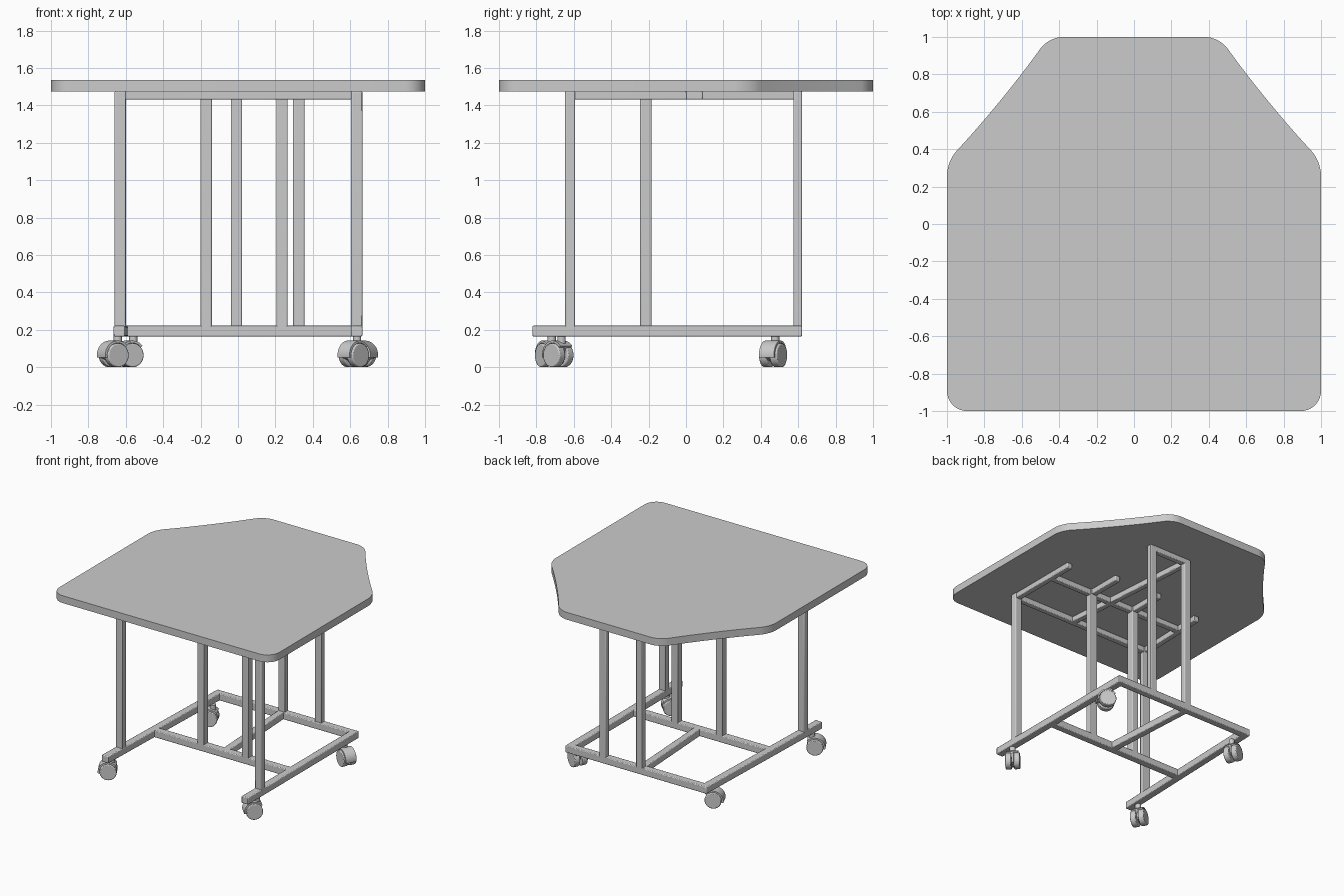
import bpy, bmesh, math
from mathutils import Vector, Matrix

if "Cube" in bpy.data.objects:
    bpy.data.objects.remove(bpy.data.objects["Cube"])


def add_object(name, bm, bevel=0.0):
    bmesh.ops.recalc_face_normals(bm, faces=bm.faces)
    mesh = bpy.data.meshes.new(name)
    bm.to_mesh(mesh)
    bm.free()
    ob = bpy.data.objects.new(name, mesh)
    bpy.context.collection.objects.link(ob)
    bpy.context.view_layer.objects.active = ob
    ob.select_set(True)
    bpy.ops.object.shade_smooth_by_angle(angle=math.radians(35))
    ob.select_set(False)
    if bevel:
        mod = ob.modifiers.new("edge_round", "BEVEL")
        mod.width = bevel
        mod.segments = 2
    return ob


def prism(bm, pts, depth, matrix=Matrix()):
    """Extrude a closed 2D outline along local z."""
    face = bm.faces.new([bm.verts.new(matrix @ Vector((x, y, 0))) for x, y in pts])
    ext = bmesh.ops.extrude_face_region(bm, geom=[face])
    moved = [v for v in ext["geom"] if isinstance(v, bmesh.types.BMVert)]
    bmesh.ops.translate(bm, verts=moved, vec=matrix.to_3x3() @ Vector((0, 0, depth)))


def bar(name, p, q, z, width, height):
    """Horizontal tube between two plan points."""
    p, q = Vector(p), Vector(q)
    d = q - p
    mat = (Matrix.Translation((*((p + q) / 2), z))
           @ Matrix.Rotation(math.atan2(d.y, d.x), 4, "Z")
           @ Matrix.Diagonal((d.length, width, height, 1)))
    bm = bmesh.new()
    bmesh.ops.create_cube(bm, size=1, matrix=mat)
    return add_object(name, bm, 0.006)


def post(name, x, y, width=0.06, depth=0.052, z0=0.2, z1=1.475):
    bm = bmesh.new()
    mat = Matrix.Translation((x, y, (z0 + z1) / 2)) @ Matrix.Diagonal((width, depth, z1 - z0, 1))
    bmesh.ops.create_cube(bm, size=1, matrix=mat)
    return add_object(name, bm, 0.006)


# Tabletop: corner points with rounding distance, mirrored in x
half = [(1, -1, 0.11), (1, 0.335, 0.075), (0.71, 0.65, 0.30), (0.455, 1, 0.075)]
corners = half + [(-x, y, r) for x, y, r in reversed(half)]
outline = []
for i, (x, y, r) in enumerate(corners):
    c = Vector((x, y))
    a = c + (Vector(corners[i - 1][:2]) - c).normalized() * r
    b = c + (Vector(corners[(i + 1) % len(corners)][:2]) - c).normalized() * r
    for k in range(9):
        t = k / 8
        # blend between a circular-looking arc and its tangents
        w = 0.75
        n = (1 - t) ** 2 + 2 * w * t * (1 - t) + t * t
        outline.append(tuple((a * (1 - t) ** 2 + c * 2 * w * t * (1 - t) + b * t * t) / n))
bm = bmesh.new()
prism(bm, outline, 0.06, Matrix.Translation((0, 0, 1.475)))
add_object("tabletop", bm)

# Base frame
ZB, HB = 0.193, 0.057
bar("base_rail_right", (0.635, -0.82), (0.635, 0.62), ZB, 0.06, HB)
bar("base_rail_left", (-0.635, -0.82), (-0.59, 0.62), ZB, 0.06, HB)
bar("base_back_bar", (-0.59, 0.592), (0.635, 0.592), ZB, 0.056, HB)
bar("base_cross_bar", (-0.615, -0.215), (0.635, -0.215), ZB, 0.06, HB)
bar("base_middle_bar", (0.035, -0.215), (-0.012, 0.592), ZB, 0.056, HB)

# Upright posts
post("front_post_left", -0.63, -0.62)
post("front_post_right", 0.635, -0.62)
post("middle_post_left", -0.17, -0.215, depth=0.06)
post("middle_post_right", 0.235, -0.215, depth=0.06)
post("back_post_left", -0.008, 0.597, depth=0.046)
post("back_post_right", 0.325, 0.597, depth=0.046)

# Support bars under the tabletop
ZT, HT = 1.4535, 0.045
bar("top_front_bar", (-0.63, -0.62), (0.635, -0.62), ZT, 0.046, HT)
bar("top_cross_bar", (-0.61, -0.215), (0.635, -0.215), ZT, 0.046, HT)
bar("top_back_bar", (-0.008, 0.597), (0.325, 0.597), ZT, 0.046, HT)
bar("top_side_bar_right", (0.635, -0.62), (0.635, 0.005), ZT, 0.046, HT)
bar("top_side_bar_left", (-0.63, -0.62), (-0.61, 0.005), ZT, 0.046, HT)
bar("top_middle_bar", (0.08, -0.62), (-0.008, 0.597), ZT, 0.046, HT)
for side, x in (("left", -0.17), ("right", 0.235)):
    bar("top_short_bar_" + side, (x, -0.215), (x, 0.09), ZT, 0.046, HT)


def caster(name, x, y, trail):
    """Swivel caster: stem, two wheels and a curved hood, trailing at an angle."""
    base = Matrix.Translation((x, y, 0)) @ Matrix.Rotation(math.radians(trail), 4, "Z")
    bm = bmesh.new()
    bmesh.ops.create_cone(bm, cap_ends=True, segments=20, radius1=0.022, radius2=0.022,
                          depth=0.08, matrix=base @ Matrix.Translation((0, 0, 0.13)))
    add_object(name + "_stem", bm)
    # local frame: x trails, y is up, z is the axle
    hub = base @ Matrix.Translation((0.025, 0, 0.064)) @ Matrix.Rotation(math.pi / 2, 4, "X")
    for tag, s in (("a", -1), ("b", 1)):
        bm = bmesh.new()
        bmesh.ops.create_cone(bm, cap_ends=True, segments=32, radius1=0.064, radius2=0.064,
                              depth=0.045, matrix=hub @ Matrix.Translation((0, 0, s * 0.032)))
        add_object(name + "_wheel_" + tag, bm, 0.006)
    arc = [math.radians(-10 + 150 * k / 20) for k in range(21)]
    outer = [(0.078 * math.cos(a), 0.078 * math.sin(a)) for a in arc]
    inner = [(0.066 * math.cos(a), 0.066 * math.sin(a)) for a in reversed(arc)]
    bm = bmesh.new()
    prism(bm, outer + inner, 0.09, hub @ Matrix.Translation((0, 0, -0.045)))
    add_object(name + "_hood", bm)
    # web between the wheels
    bm = bmesh.new()
    prism(bm, outer + [(-0.02, -0.02), (0.03, -0.03)], 0.016, hub @ Matrix.Translation((0, 0, -0.008)))
    add_object(name + "_web", bm)


caster("caster_front_left", -0.643, -0.718, 210)
caster("caster_front_right", 0.637, -0.665, 225)
caster("caster_back_left", -0.56, 0.477, 204)
caster("caster_back_right", 0.637, 0.477, -27)
